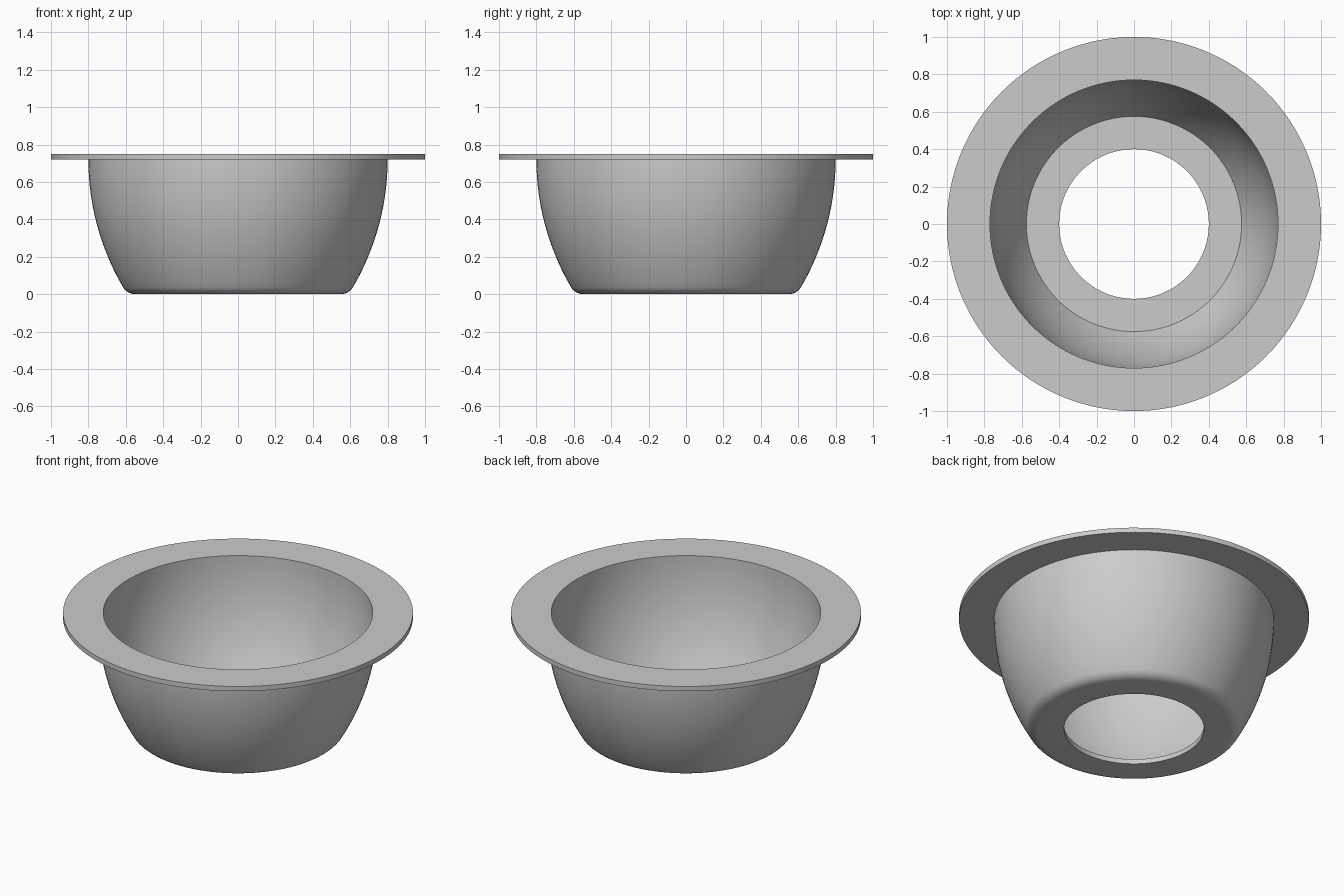
import bpy
import bmesh
import math

cube = bpy.data.objects.get("Cube")
if cube:
    bpy.data.objects.remove(cube, do_unlink=True)

SEGMENTS = 128
HEIGHT, THICK = 0.75, 0.03
WALL_R, HOLE_R, RIM_R = 0.8, 0.4, 1.0
ARC_R, ARC_Z = 1.35, HEIGHT - THICK   # large curve of the wall
FILLET = 0.075                        # rounded outer foot
ARC_X = WALL_R - ARC_R


def arc(cx, cz, radius, start, end, steps):
    """Points (r, z) along a circular arc, angles in radians."""
    angles = [start + (end - start) * i / steps for i in range(steps + 1)]
    return [(cx + radius * math.cos(a), cz + radius * math.sin(a)) for a in angles]


# Grey material
grey = bpy.data.materials.new("light grey")
grey.use_nodes = True
colour = (0.6, 0.6, 0.6, 1.0)
grey.diffuse_color = colour
grey.node_tree.nodes["Principled BSDF"].inputs["Base Color"].default_value = colour

# Foot fillet is tangent to both the flat base and the wall curve
fillet_x = ARC_X + math.sqrt((ARC_R - FILLET) ** 2 - (ARC_Z - FILLET) ** 2)
join = math.atan2(FILLET - ARC_Z, fillet_x - ARC_X)
inner_r = ARC_R - THICK
inner_start = math.asin((THICK - ARC_Z) / inner_r)

# Closed cross-section: base, outer wall, rim, inner wall, floor
profile = [(HOLE_R, 0)]
profile += arc(fillet_x, FILLET, FILLET, -math.pi / 2, join, 8)
profile += arc(ARC_X, ARC_Z, ARC_R, join, 0, 20)[1:]
profile += [(RIM_R, ARC_Z), (RIM_R, HEIGHT), (WALL_R - THICK, HEIGHT)]
profile += arc(ARC_X, ARC_Z, inner_r, 0, inner_start, 20)
profile += [(HOLE_R, THICK)]

# Revolve the cross-section
bm = bmesh.new()
verts = [bm.verts.new((r, 0, z)) for r, z in profile]
edges = [bm.edges.new((a, b)) for a, b in zip(verts, verts[1:] + verts[:1])]
bmesh.ops.spin(bm, geom=verts + edges, cent=(0, 0, 0), axis=(0, 0, 1),
               angle=2 * math.pi, steps=SEGMENTS, use_merge=True)
bmesh.ops.remove_doubles(bm, verts=bm.verts[:], dist=1e-5)
bmesh.ops.recalc_face_normals(bm, faces=bm.faces[:])
mesh = bpy.data.meshes.new("flanged_bowl")
bm.to_mesh(mesh)
bm.free()
mesh.materials.append(grey)

bowl = bpy.data.objects.new("flanged_bowl", mesh)
bpy.context.collection.objects.link(bowl)
bpy.ops.object.select_all(action="DESELECT")
bowl.select_set(True)
bpy.context.view_layer.objects.active = bowl
bpy.ops.object.shade_smooth_by_angle(angle=math.radians(30))
